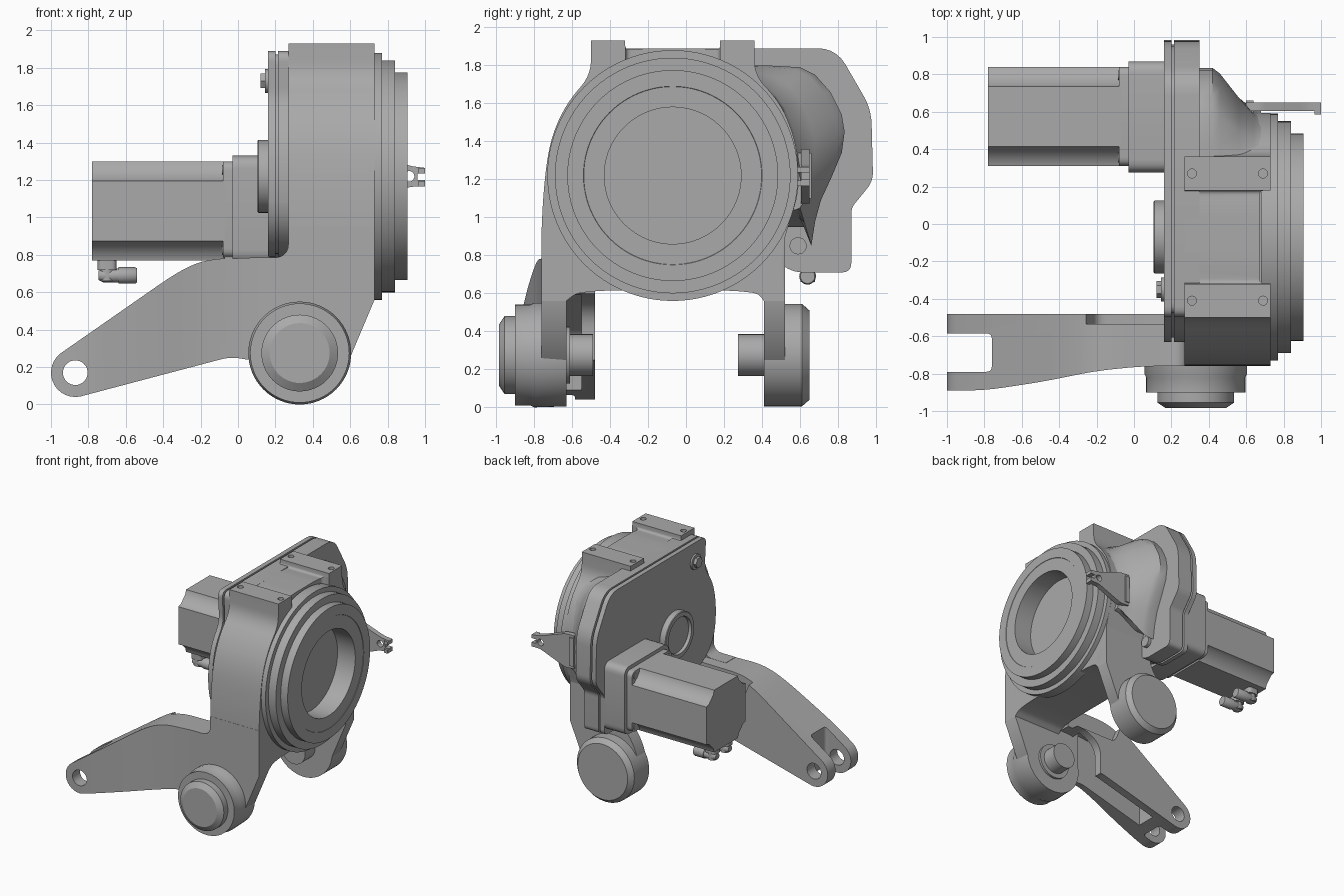
import bpy, bmesh, math
from mathutils import Vector

cube = bpy.data.objects.get("Cube")
if cube:
    bpy.data.objects.remove(cube)

grey = bpy.data.materials.new("machined grey")
grey.use_nodes = True
grey.diffuse_color = (0.4, 0.4, 0.4, 1)
grey.node_tree.nodes["Principled BSDF"].inputs["Base Color"].default_value = (0.4, 0.4, 0.4, 1)


def place(axis, along, u, v):
    """Point from a position along an axis and the two other coordinates in x, y, z order."""
    return Vector({"x": (along, u, v), "y": (u, along, v), "z": (u, v, along)}[axis])


def rounded(points, steps=5):
    """Round each corner that carries a third value, its cut-back length."""
    out = []
    for i, p in enumerate(points):
        if len(p) == 2:
            out.append(p)
            continue
        c = Vector(p[:2])
        a, b = Vector(points[i - 1][:2]) - c, Vector(points[(i + 1) % len(points)][:2]) - c
        a, b = c + a.normalized() * min(p[2], a.length * .49), c + b.normalized() * min(p[2], b.length * .49)
        for k in range(steps + 1):
            t = k / steps
            out.append(tuple(a * (1 - t) ** 2 + c * 2 * t * (1 - t) + b * t * t))
    return out


def shade(ob):
    bpy.ops.object.select_all(action="DESELECT")
    ob.select_set(True)
    bpy.context.view_layer.objects.active = ob
    bpy.ops.object.shade_smooth_by_angle(angle=math.radians(32))


def loft(name, axis, sections):
    """Skin a list of (position, outline) sections and cap both ends."""
    bm = bmesh.new()
    rings = [[bm.verts.new(place(axis, a, *p)) for p in pts] for a, pts in sections]
    n = len(rings[0])
    for r, s in zip(rings, rings[1:]):
        for i in range(n):
            bm.faces.new((r[i], r[(i + 1) % n], s[(i + 1) % n], s[i]))
    bm.faces.new(rings[0])
    bm.faces.new(rings[-1])
    bmesh.ops.recalc_face_normals(bm, faces=bm.faces)
    mesh = bpy.data.meshes.new(name)
    bm.to_mesh(mesh)
    bm.free()
    ob = bpy.data.objects.new(name, mesh)
    bpy.context.collection.objects.link(ob)
    mesh.materials.append(grey)
    shade(ob)
    return ob


def prism(name, axis, a, b, points):
    pts = rounded(points)
    return loft(name, axis, [(a, pts), (b, pts)])


def turned(name, axis, centre, profile, seg=64):
    """Lathe a (position, radius) profile about an axis."""
    def ring(r):
        return [(centre[0] + r * math.cos(math.tau * i / seg),
                 centre[1] + r * math.sin(math.tau * i / seg)) for i in range(seg)]
    return loft(name, axis, [(a, ring(r)) for a, r in profile])


def box(y0, y1, z0, z1, r):
    return [(y0, z0, r), (y1, z0, r), (y1, z1, r), (y0, z1, r)]


def boolean(ob, cutter, operation="DIFFERENCE"):
    """Cut, apply, drop the cutter and mark the new sharp edges."""
    mod = ob.modifiers.new("cut", "BOOLEAN")
    mod.object, mod.operation, mod.solver = cutter, operation, "EXACT"
    bpy.context.view_layer.objects.active = ob
    bpy.ops.object.modifier_apply(modifier=mod.name)
    bpy.data.objects.remove(cutter)
    shade(ob)


AXIS = (-.07, 1.22)   # main drive axis (y, z)
PIVOT = (.33, .275)   # pivot hub axis (x, z)
MOTOR = (.575, 1.035)  # motor axis (y, z)
EYE = (-.87, .17)     # arm eye (x, z)

# Housing with two mounting pads and the leg roots
body = prism("housing", "x", .27, .73, [
    (-.76, .56), (-.76, 1.05, .2), (-.72, 1.4, .15), (-.63, 1.6, .1), (-.5, 1.75, .08), (-.5, 1.93),
    (-.32, 1.93), (-.32, 1.88, .03), (-.2, 1.89, .05), (.08, 1.89, .05), (.18, 1.88, .03), (.18, 1.93),
    (.36, 1.93), (.36, 1.75, .08), (.5, 1.6, .1), (.58, 1.4, .1), (.6, 1.15, .1), (.5, .83, .1),
    (.52, .56), (.41, .56), (.38, .6, .04), (.25, .615, .1), (-.45, .615, .1), (-.58, .6, .04), (-.63, .56)])
for y in (-.41, .27):
    for x in (.31, .69):
        boolean(body, turned("pad_hole_cutter", "z", (x, y), [(1.85, .024), (2, .024)], 20))
boolean(body, prism("top_relief_cutter", "z", 1.6, 2, [
    (.67, -.319, .03), (.67, .179, .03), (.8, .179), (.8, -.319)]))

# Stepped output flange with a shallow bore
turned("output_flange", "x", AXIS, [
    (.68, .66), (.77, .66), (.77, .62), (.84, .62), (.84, .555), (.905, .555),
    (.905, .47), (.902, .468), (.902, .36), (.735, .36)], 96)

# Gear cover: two plates with a narrow joint line
cover = [(-.5, 1.89, .06), (.79, 1.89, .1), (.975, 1.57, .08), (.985, 1.19, .05),
         (.87, 1.05, .03), (.87, .71, .05), (.56, .71, .06), (.45, .79, .06), (-.4, .79, .15),
         (-.6, .95, .15), (-.64, 1.2, .15), (-.6, 1.45, .12), (-.48, 1.62, .08)]
prism("rear_cover", "x", .16, .2, cover)
prism("cover_flange", "x", .215, .35, cover)
seam_y, seam_z = .17, 1.3
prism("cover_gasket", "x", .19, .225, [(seam_y + (p[0] - seam_y) * .97, seam_z + (p[1] - seam_z) * .97, p[2])
                                       for p in cover])
turned("bearing_cap", "x", AXIS, [(.17, .195), (.11, .195), (.105, .19), (.105, .155), (.13, .15)])
turned("cover_bolt_washer", "x", (-.35, 1.73), [(.17, .065), (.145, .065)], 32)
turned("cover_bolt", "x", (-.35, 1.73), [(.15, .045), (.12, .045)], 6)

# Gear bulge blending from the cover into the round housing
wide = [(.2, 1.8), (.42, 1.8), (.6, 1.79), (.68, 1.75), (.76, 1.66), (.82, 1.54), (.835, 1.45), (.82, 1.34),
        (.77, 1.22), (.71, 1.09), (.68, .98), (.66, .85), (.62, .95), (.4, .95)]
tight = [(.2, 1.78), (.34, 1.74), (.42, 1.68), (.47, 1.63), (.51, 1.57), (.55, 1.46), (.57, 1.38), (.58, 1.3),
         (.6, 1.21), (.62, 1.13), (.62, 1.08), (.6, 1.05), (.58, 1.04), (.4, 1.04)]


def blend(t):
    return [(a[0] + (b[0] - a[0]) * t, a[1] + (b[1] - a[1]) * t) for a, b in zip(wide, tight)]


loft("gear_bulge", "x", [(.34, wide), (.42, wide), (.46, blend(.12)), (.56, blend(.6)),
                         (.64, blend(.95)), (.68, tight)])
turned("drain_boss", "x", (.59, .85), [(.3, .045), (.38, .045)], 24)

# Legs and pivot hubs
leg_edge = [(.27, .95), (.73, .95), (.73, .56), (.595, .24), (.33, .05)]
prism("front_leg", "y", -.76, -.63, [(.065, .28), (.065, .785), (.27, .785, .08)] + leg_edge)
prism("back_leg", "y", .41, .52, [(.065, .28), (.12, .5, .1), (.27, .7, .1)] + leg_edge)
turned("front_hub", "y", PIVOT, [
    (-.63, .27), (-.8, .275), (-.82, .265), (-.9, .265), (-.9, .205), (-.955, .205), (-.985, .16)])
turned("front_pin", "y", PIVOT, [(-.64, .15), (-.61, .15), (-.61, .11), (-.49, .11)], 40)
turned("back_hub", "y", PIVOT, [(.41, .27), (.61, .27), (.65, .235)])
turned("back_pin", "y", PIVOT, [(.42, .11), (.275, .11)], 40)

# Torque arm: side profile trimmed by plan outline, hollow underneath, forked tip
tip = [(EYE[0] + .13 * math.cos(math.radians(a)), EYE[1] + .13 * math.sin(math.radians(a)))
       for a in range(283, 120, -12)]
arm = prism("torque_arm", "y", -.95, -.45, tip + [
    (-.3, .725, .15), (-.15, .78, .1), (.25, .785), (.25, .25), (.05, .24), (-.04, .255, .06)])
boolean(arm, prism("arm_plan_cutter", "z", -.1, 1, [
    (-1.05, -.89), (-.8, -.89, .1), (-.5, -.845, .1), (-.2, -.785, .1), (.05, -.76, .1), (.4, -.76),
    (.4, -.48), (-1.05, -.48), (-1.05, -.585), (-.76, -.585, .03), (-.76, -.79, .03), (-1.05, -.79)]), "INTERSECT")
boolean(arm, prism("arm_pocket_cutter", "y", -.72, -.55, [
    (-.66, -.1), (-.66, .38, .05), (-.25, .66, .1), (.12, .7, .05), (.12, -.1)]))
boolean(arm, prism("pin_clearance_cutter", "y", -.63, -.4, [
    (-.05, 0), (-.05, .5, .1), (.1, .6, .1), (.5, .6), (.5, 0)]))
boolean(arm, prism("arm_shoulder_cutter", "y", -.535, -.4, [
    (-.32, .9), (-.2, .6, .05), (.5, .6), (.5, .9)]))
boolean(arm, turned("arm_eye_cutter", "y", EYE, [(-1, .066), (-.4, .066)], 40))

# Motor: body with hollowed corners, mounting plate and adapter
h, c = .265, .105
outline = []
for k in range(4):
    a = k * math.pi / 2
    for u, v in ((h, h - c), (h - .035, h - c + .01), (h - c + .01, h - .035), (h - c, h)):
        outline.append((MOTOR[0] + u * math.cos(a) - v * math.sin(a),
                        MOTOR[1] + u * math.sin(a) + v * math.cos(a)))
prism("motor_body", "x", -.78, -.07, outline)
y, z = MOTOR
prism("motor_plate", "x", -.08, -.02, box(y - h, y + h, z - h + .015, z + h, .05))
prism("motor_adapter", "x", -.03, .17, box(y - .3, y + .295, z - .28, z + .295, .07))
for dy in (-.22, .22):
    for dz in (-.21, .22):
        turned("motor_bolt", "x", (y + dy, z + dz), [(-.07, .026), (-.085, .026)], 12)

# Cable elbows below the motor
for y in (.47, .64):
    prism("elbow_base", "z", .72, .78, box(-.75, -.65, y - .045, y + .045, .03))
    turned("elbow_socket", "z", (-.7, y), [(.66, .038), (.74, .038)], 24)
    turned("elbow_plug", "x", (y, .69), [(-.745, .025), (-.72, .038), (-.64, .038), (-.64, .044),
                                         (-.55, .044), (-.54, .038)], 24)

# Sensor bracket with notched tip
bracket = prism("sensor_bracket", "y", .605, .65, [
    (.6, 1.08), (.6, 1.36), (.68, 1.36, .03), (.92, 1.275, .03), (1, 1.265), (1, 1.235), (.96, 1.235),
    (.96, 1.2), (1, 1.2), (1, 1.165), (.92, 1.165, .03), (.68, 1.07, .03)])
boolean(bracket, turned("bracket_hole_cutter", "y", (.915, 1.22), [(.5, .028), (.8, .028)], 24))
prism("bracket_foot", "y", .54, .66, [(.6, 1.1), (.6, 1.34), (.64, 1.34), (.64, 1.1)])
for z in (1.18, 1.25):
    prism("bracket_tip", "y", .585, .61, [(.965, z - .015), (.965, z + .015), (1, z + .015), (1, z - .015)])
